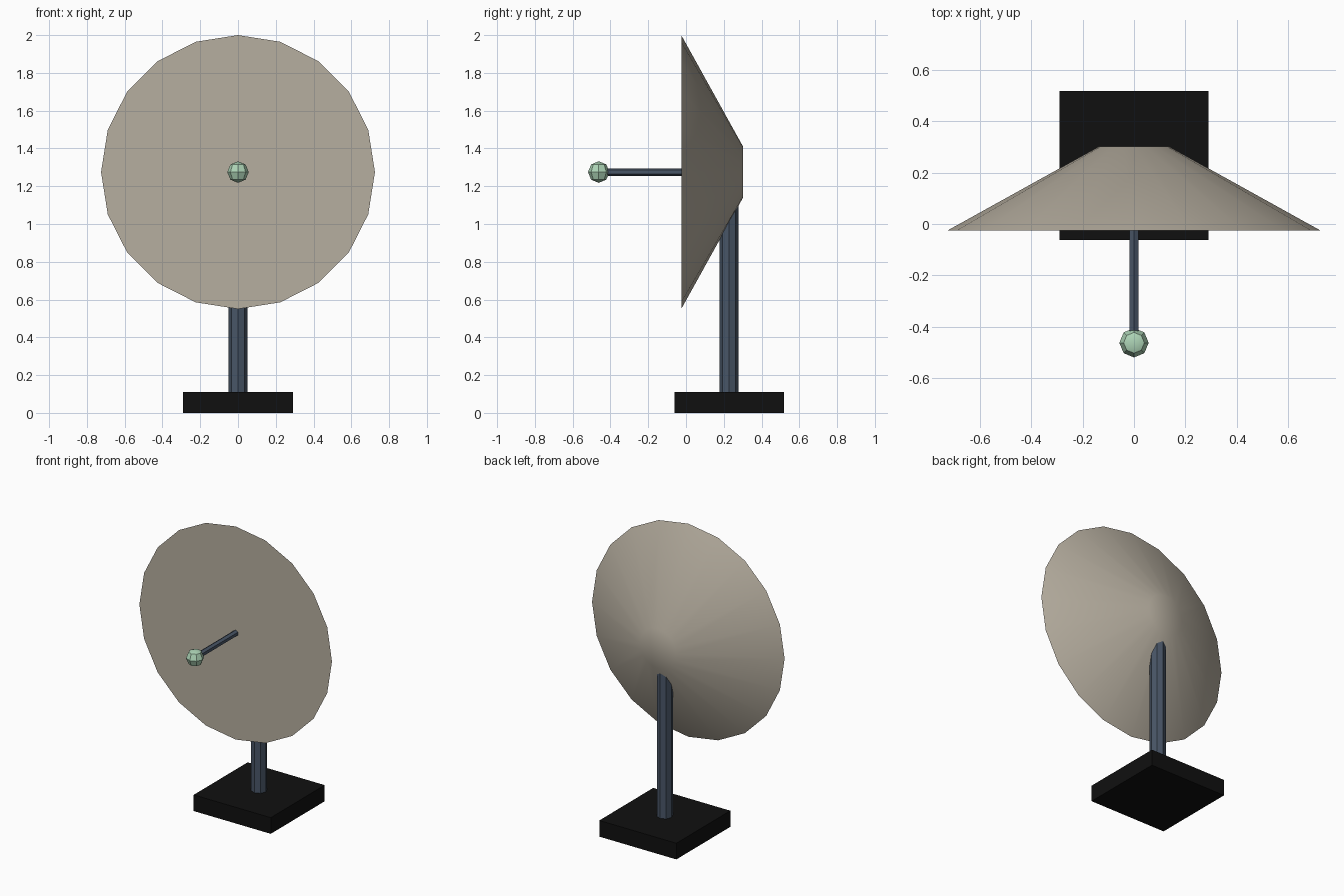
import bpy
import bmesh
from math import radians
from mathutils import Matrix, Vector

cube = bpy.data.objects.get("Cube")
if cube:
    bpy.data.objects.remove(cube, do_unlink=True)


def make_material(name, rgb):
    mat = bpy.data.materials.new(name)
    mat.use_nodes = True
    color = (*rgb, 1.0)
    mat.diffuse_color = color
    mat.node_tree.nodes["Principled BSDF"].inputs["Base Color"].default_value = color
    return mat


def finish(name, bm, mat, smooth_angle=30):
    """Turn a bmesh into a shaded object with one material."""
    mesh = bpy.data.meshes.new(name)
    bmesh.ops.recalc_face_normals(bm, faces=bm.faces[:])
    bm.to_mesh(mesh)
    bm.free()
    mesh.materials.append(mat)
    obj = bpy.data.objects.new(name, mesh)
    bpy.context.collection.objects.link(obj)
    bpy.ops.object.select_all(action="DESELECT")
    obj.select_set(True)
    bpy.context.view_layer.objects.active = obj
    bpy.ops.object.shade_smooth_by_angle(angle=radians(smooth_angle))
    return obj


def tapered(name, start, end, r_start, r_end, sides, mat, smooth_angle=30):
    """Capped cone or cylinder running from start to end."""
    start, end = Vector(start), Vector(end)
    axis = end - start
    turn = Matrix.Rotation(radians(-90), 4, "X") if abs(axis.y) > 0 else Matrix()
    place = Matrix.Translation((start + end) / 2) @ turn
    bm = bmesh.new()
    bmesh.ops.create_cone(bm, cap_ends=True, segments=sides, radius1=r_start,
                          radius2=r_end, depth=axis.length, matrix=place)
    return finish(name, bm, mat, smooth_angle)


beige = make_material("warm_beige", (0.47, 0.425, 0.35))
slate = make_material("slate_blue", (0.066, 0.092, 0.135))
black = make_material("near_black", (0.005, 0.005, 0.005))
green = make_material("pale_green", (0.42, 0.66, 0.47))

POST_Y = 0.228
DISH_Z = 1.275

# Square foot slab
bm = bmesh.new()
bmesh.ops.create_cube(bm, size=1.0, matrix=Matrix.Translation((0, POST_Y, 0.055))
                      @ Matrix.Diagonal((0.58, 0.58, 0.11, 1)))
finish("base", bm, black)

# Upright post, its top buried in the dish
tapered("post", (0, POST_Y, 0.11), (0, POST_Y, 1.2), 0.05, 0.05, 8, slate)

# Dish with flat front and softly rounded back
tapered("dish", (0, -0.025, DISH_Z), (0, 0.302, DISH_Z), 0.725, 0.135, 20, beige, 40)

# Feed arm and receiver ball
tapered("feed_arm", (0, -0.46, DISH_Z), (0, 0.0, DISH_Z), 0.02, 0.02, 6, slate)
bm = bmesh.new()
bmesh.ops.create_uvsphere(bm, u_segments=8, v_segments=4, radius=0.057,
                          matrix=Matrix.Translation((0, -0.462, DISH_Z)))
finish("receiver_ball", bm, green)
